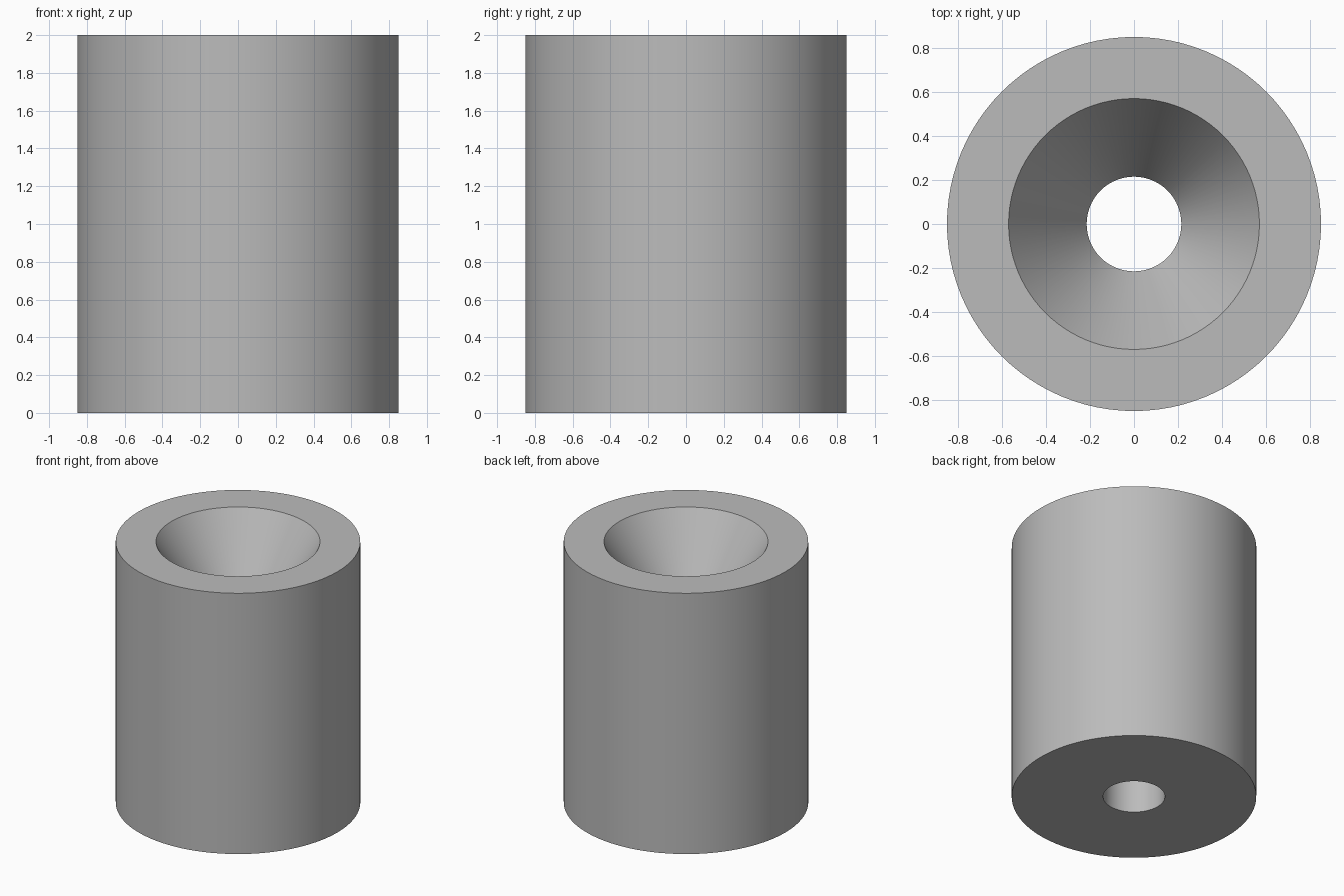
import bpy
import bmesh
import math

cube = bpy.data.objects.get("Cube")
if cube:
    bpy.data.objects.remove(cube, do_unlink=True)

# Main dimensions
HEIGHT = 2.0
OUTER_R = 0.85
MOUTH_R = 0.57
BORE_R = 0.215
FUNNEL_DEPTH = 0.55
SEGMENTS = 96

# Plain grey material
grey = bpy.data.materials.new("plain grey")
grey.use_nodes = True
colour = (0.5, 0.5, 0.5, 1.0)
grey.diffuse_color = colour
grey.node_tree.nodes["Principled BSDF"].inputs["Base Color"].default_value = colour

# Closed wall profile: bore, funnel, rim, outer wall, base
profile = [(BORE_R, 0), (BORE_R, HEIGHT - FUNNEL_DEPTH), (MOUTH_R, HEIGHT),
           (OUTER_R, HEIGHT), (OUTER_R, 0)]

# Spin the profile around the vertical axis
bm = bmesh.new()
verts = [bm.verts.new((r, 0, z)) for r, z in profile]
edges = [bm.edges.new((v, verts[(i + 1) % len(verts)])) for i, v in enumerate(verts)]
bmesh.ops.spin(bm, geom=verts + edges, cent=(0, 0, 0), axis=(0, 0, 1),
               angle=math.tau, steps=SEGMENTS, use_merge=True)
bmesh.ops.remove_doubles(bm, verts=bm.verts, dist=0.0001)
bmesh.ops.recalc_face_normals(bm, faces=bm.faces)

mesh = bpy.data.meshes.new("funnel_sleeve")
bm.to_mesh(mesh)
bm.free()
mesh.materials.append(grey)
sleeve = bpy.data.objects.new("funnel_sleeve", mesh)
bpy.context.collection.objects.link(sleeve)

# Smooth walls, sharp rims
bpy.context.view_layer.objects.active = sleeve
sleeve.select_set(True)
bpy.ops.object.shade_smooth_by_angle(angle=math.radians(25))
